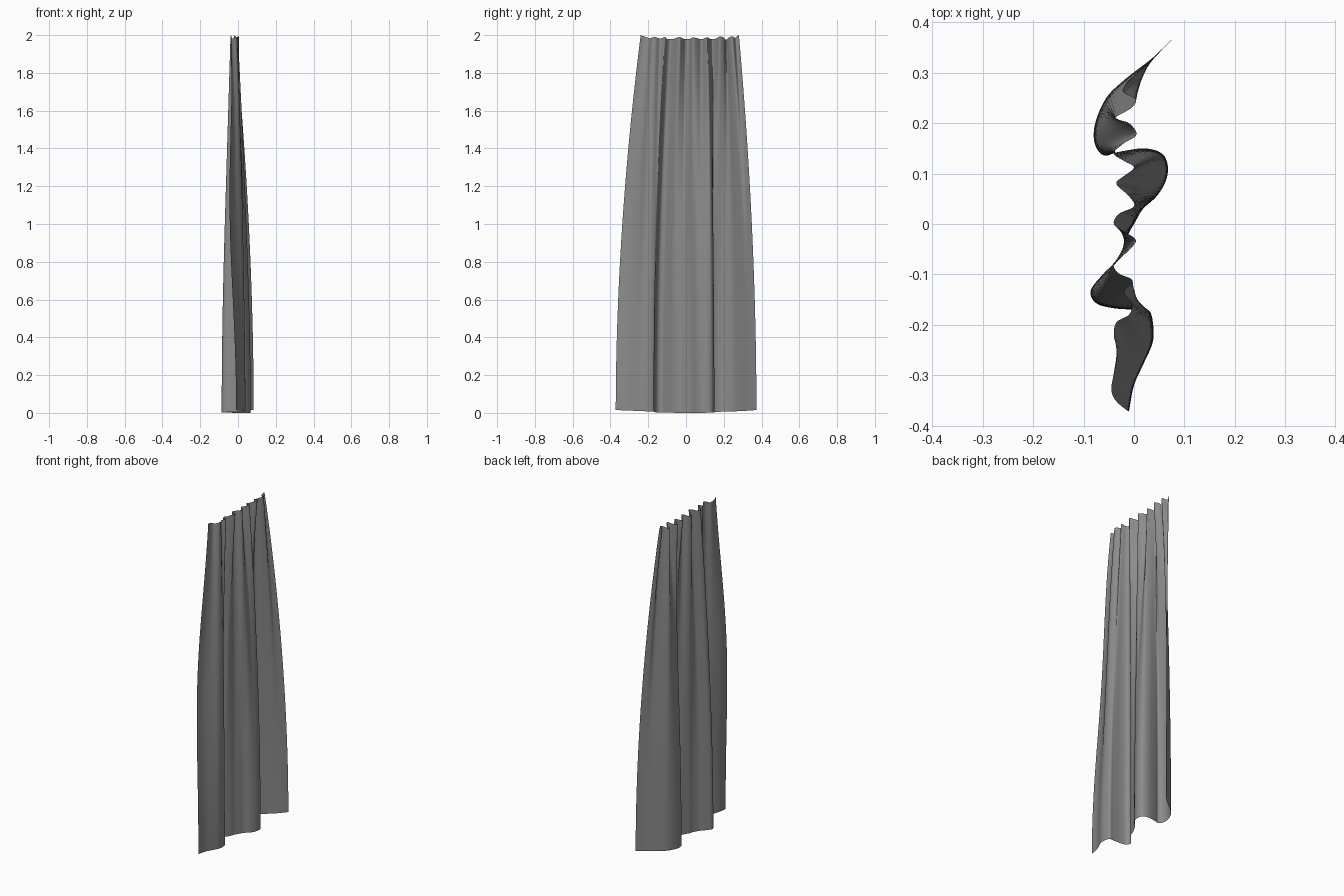
import bpy, bmesh, math
from mathutils import Vector

if "Cube" in bpy.data.objects:
    bpy.data.objects.remove(bpy.data.objects["Cube"])

# Plan-view profiles (x, y): tight gathers at the rail, broad folds at the hem
TOP = [(-.035,-.24),(-.04,-.22),(-.035,-.195),(-.01,-.18),(-.005,-.16),(-.02,-.135),
       (-.003,-.112),(-.03,-.098),(-.04,-.08),(-.02,-.06),(-.003,-.045),(.003,-.03),
       (-.02,-.015),(-.04,0),(-.03,.02),(0,.035),(-.01,.055),(-.035,.08),(-.02,.095),
       (0,.112),(-.02,.125),(-.04,.14),(-.02,.16),(.005,.177),(-.01,.2),(-.037,.21),
       (-.005,.23),(.003,.247),(-.022,.262),(-.015,.28)]
HEM = [(-.01,-.372),(0,-.32),(.02,-.275),(.037,-.235),(.038,-.2),(.03,-.172),
       (.005,-.17),(-.04,-.167),(-.075,-.157),(-.086,-.132),(-.062,-.1),(-.038,-.075),
       (-.02,-.045),(-.01,-.018),(.003,.005),(.018,.03),(.045,.055),(.063,.085),
       (.067,.115),(.055,.14),(.02,.15),(-.03,.143),(-.06,.136),(-.078,.16),
       (-.077,.2),(-.055,.25),(-.02,.285),(.025,.32),(.055,.345),(.083,.373)]
STEPS, ROWS = 6, 48


def spline(pts):
    """Smooth curve through the points (Catmull-Rom)."""
    p = [Vector(q) for q in pts]
    p = [2 * p[0] - p[1]] + p + [2 * p[-1] - p[-2]]
    out = []
    for i in range(1, len(p) - 2):
        a, b, c, d = p[i - 1:i + 3]
        for s in range(STEPS):
            t = s / STEPS
            out.append(.5 * (2 * b + (c - a) * t + (2 * a - 5 * b + 4 * c - d) * t * t
                             + (3 * b - a - 3 * c + d) * t ** 3))
    return out + [p[-2]]


top, hem = spline(TOP), spline(HEM)
n = len(top)
bm = bmesh.new()
grid = []
for r in range(ROWS + 1):
    h = r / ROWS
    w = 1 - h ** 1.9                       # folds open out quickly below the rail
    row = []
    for i, (a, b) in enumerate(zip(top, hem)):
        u = i / (n - 1)
        p = a.lerp(b, w)
        # leading edge curls back at mid height
        p.x -= .027 * max(0, 1 - u * 7) * math.sin(math.pi * w * w)
        z0 = .015 * (2 * u - 1) ** 2       # hem dips slightly in the middle
        ripple = max(-.4, min(1, (a.x + .02) / .025)) * (.4 + .5 * abs(2 * u - 1))
        end = max(0, 1 - u / .1, 1 - (1 - u) / .05)
        z1 = 1.982 + .015 * ripple * (1 - end) + .018 * end
        row.append(bm.verts.new((p.x, p.y, z0 + (z1 - z0) * h)))
    grid.append(row)
for lo, hi in zip(grid, grid[1:]):
    for i in range(n - 1):
        bm.faces.new((lo[i], lo[i + 1], hi[i + 1], hi[i])).smooth = True

# Curtain sheet
mesh = bpy.data.meshes.new("curtain")
bm.to_mesh(mesh)
bm.free()
curtain = bpy.data.objects.new("curtain", mesh)
bpy.context.collection.objects.link(curtain)

# Dark grey cloth
cloth = bpy.data.materials.new("dark_grey_cloth")
cloth.diffuse_color = (.26, .26, .26, 1)
cloth.use_nodes = True
cloth.node_tree.nodes["Principled BSDF"].inputs["Base Color"].default_value = cloth.diffuse_color
mesh.materials.append(cloth)
